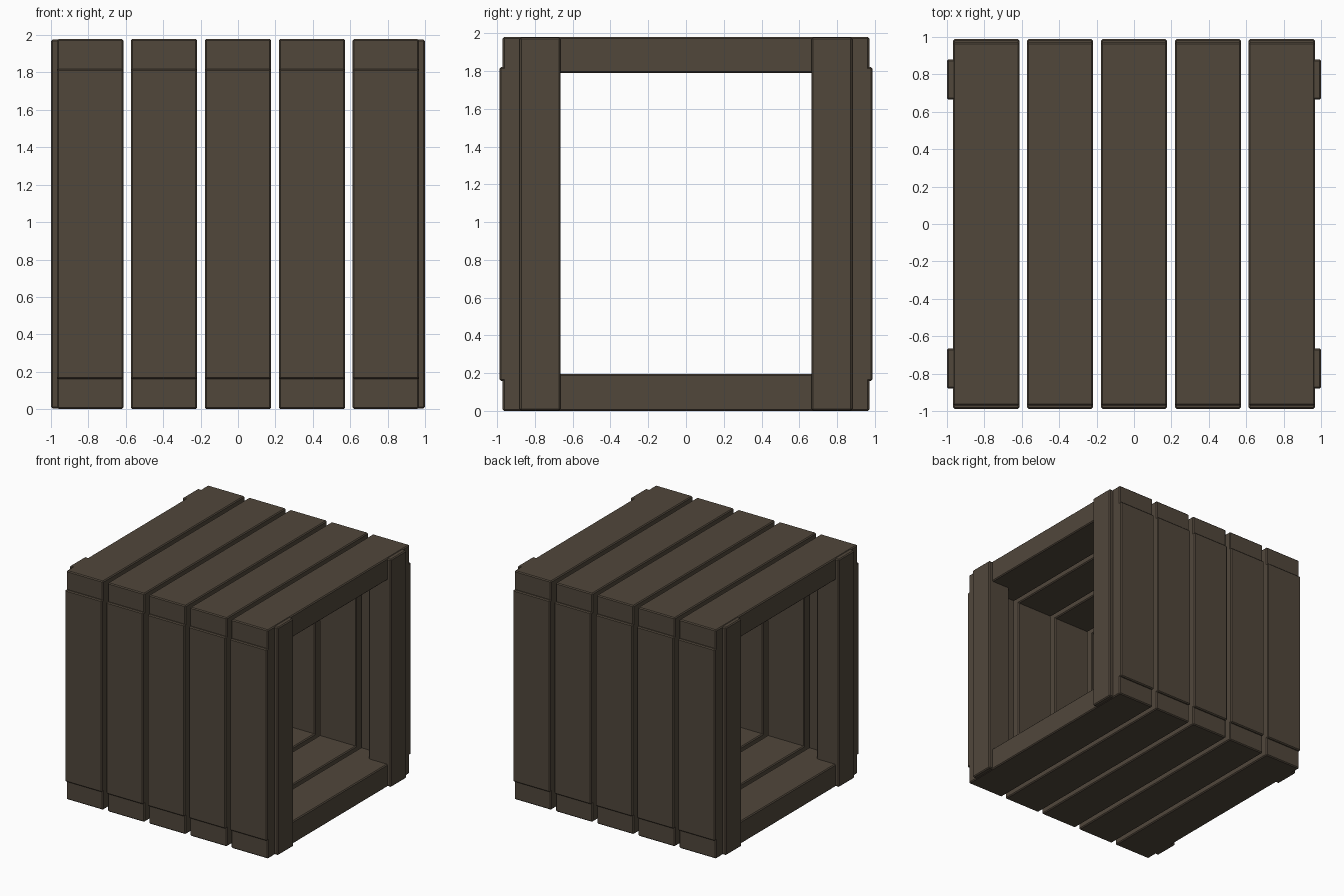
import bpy

if "Cube" in bpy.data.objects:
    bpy.data.objects.remove(bpy.data.objects["Cube"])

# One brown wood colour for the whole crate
wood = bpy.data.materials.new("dark_brown_wood")
wood.diffuse_color = (0.082, 0.063, 0.044, 1)
wood.use_nodes = True
wood.node_tree.nodes["Principled BSDF"].inputs["Base Color"].default_value = wood.diffuse_color


def board(name, lo, hi, bevel=0.008):
    """Slightly bevelled box between two corners."""
    centre = [(a + b) / 2 for a, b in zip(lo, hi)]
    bpy.ops.mesh.primitive_cube_add(size=1, location=centre)
    ob = bpy.context.object
    ob.name = name
    ob.scale = [b - a for a, b in zip(lo, hi)]
    bpy.ops.object.transform_apply(location=False, rotation=False, scale=True)
    mod = ob.modifiers.new("soft_edges", 'BEVEL')
    mod.width = bevel
    mod.segments = 1
    ob.data.materials.append(wood)
    return ob


HEIGHT = 1.98
PITCH, HALF_WIDTH = 0.395, 0.1765

# Five rings of slats: floor, roof, front wall and back wall
for i in range(5):
    x = (i - 2) * PITCH
    x0, x1 = x - HALF_WIDTH, x + HALF_WIDTH
    board(f"floor_slat_{i + 1}", (x0, -0.97, 0), (x1, 0.97, 0.195))
    board(f"roof_slat_{i + 1}", (x0, -0.97, 1.79), (x1, 0.97, HEIGHT))
    board(f"front_slat_{i + 1}", (x0, -0.988, 0.16), (x1, -0.80, 1.82))
    board(f"back_slat_{i + 1}", (x0, 0.80, 0.16), (x1, 0.988, 1.82))

# Four corner posts, standing slightly proud of the open ends
for sx, side in ((-1, "left"), (1, "right")):
    for sy, face in ((-1, "front"), (1, "back")):
        xs = sorted((sx * 0.785, sx * 1.0))
        ys = sorted((sy * 0.665, sy * 0.88))
        board(f"{face}_{side}_post", (xs[0], ys[0], 0.004), (xs[1], ys[1], HEIGHT - 0.004))
